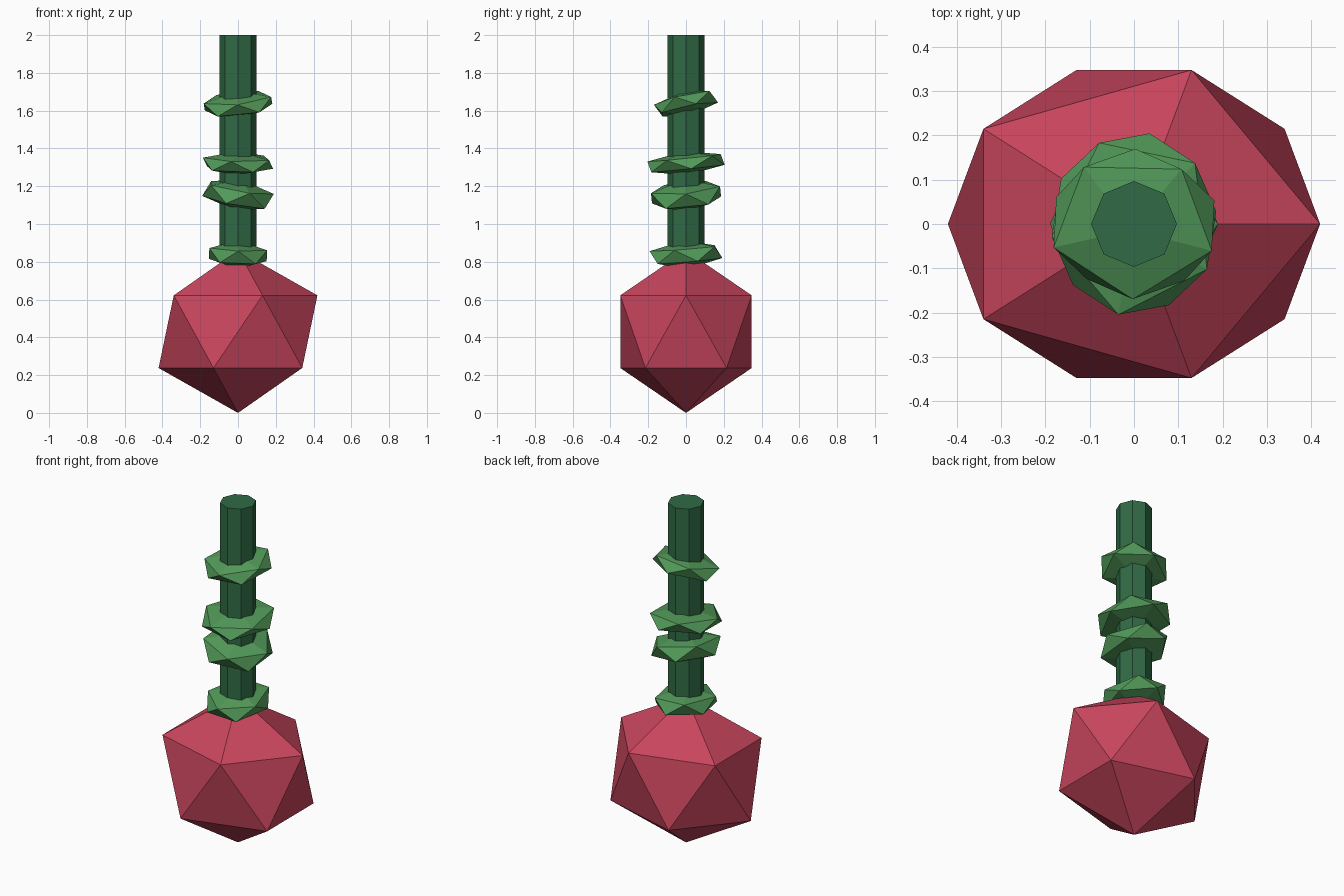
import bpy
import bmesh
from math import radians
from mathutils import Matrix, Vector

if "Cube" in bpy.data.objects:
    bpy.data.objects.remove(bpy.data.objects["Cube"], do_unlink=True)


def make_material(name, rgb):
    mat = bpy.data.materials.new(name)
    mat.use_nodes = True
    mat.diffuse_color = (*rgb, 1)
    mat.node_tree.nodes["Principled BSDF"].inputs["Base Color"].default_value = (*rgb, 1)
    return mat


crimson = make_material("crimson", (0.58, 0.06, 0.11))
dark_green = make_material("dark green", (0.03, 0.145, 0.06))
leaf_green = make_material("leaf green", (0.085, 0.32, 0.10))


def add_object(name, bm, mat):
    mesh = bpy.data.meshes.new(name)
    bm.to_mesh(mesh)
    bm.free()
    mesh.materials.append(mat)
    obj = bpy.data.objects.new(name, mesh)
    bpy.context.scene.collection.objects.link(obj)
    return obj


def faceted_ball(name, mat, z, size, phase=0, tilt_x=0, tilt_y=0):
    """Icosahedron turned by phase, stretched to size, then tilted."""
    matrix = (Matrix.Translation((0, 0, z))
              @ Matrix.Rotation(tilt_x, 4, "X") @ Matrix.Rotation(tilt_y, 4, "Y")
              @ Matrix.Diagonal(Vector((*size, 1)))
              @ Matrix.Rotation(radians(phase), 4, "Z"))
    bm = bmesh.new()
    bmesh.ops.create_icosphere(bm, subdivisions=1, radius=1, matrix=matrix)
    return add_object(name, bm, mat)


# Faceted bulb at the base
faceted_ball("bulb", crimson, 0.43, (0.47, 0.409, 0.43))

# Eight-sided stem, its foot sunk into the bulb
bottom, top = 0.77, 2.0
bm = bmesh.new()
bmesh.ops.create_cone(bm, cap_ends=True, segments=8, radius1=0.097, radius2=0.097,
                      depth=top - bottom,
                      matrix=Matrix.Translation((0, 0, (top + bottom) / 2)))
add_object("stem", bm, dark_green)

# Flattened, tilted leaf whorls around the stem: z, size, phase, tilts
whorls = [
    (0.838, (0.180, 0.213, 0.075), -18, 0.08, 0.04),
    (1.154, (0.208, 0.216, 0.083), 0, 0.10, 0.17),
    (1.322, (0.210, 0.231, 0.063), 43, 0.10, 0.02),
    (1.637, (0.211, 0.187, 0.066), -18, 0.21, -0.10),
]
for i, whorl in enumerate(whorls, 1):
    faceted_ball(f"leaf_whorl_{i}", leaf_green, *whorl)
